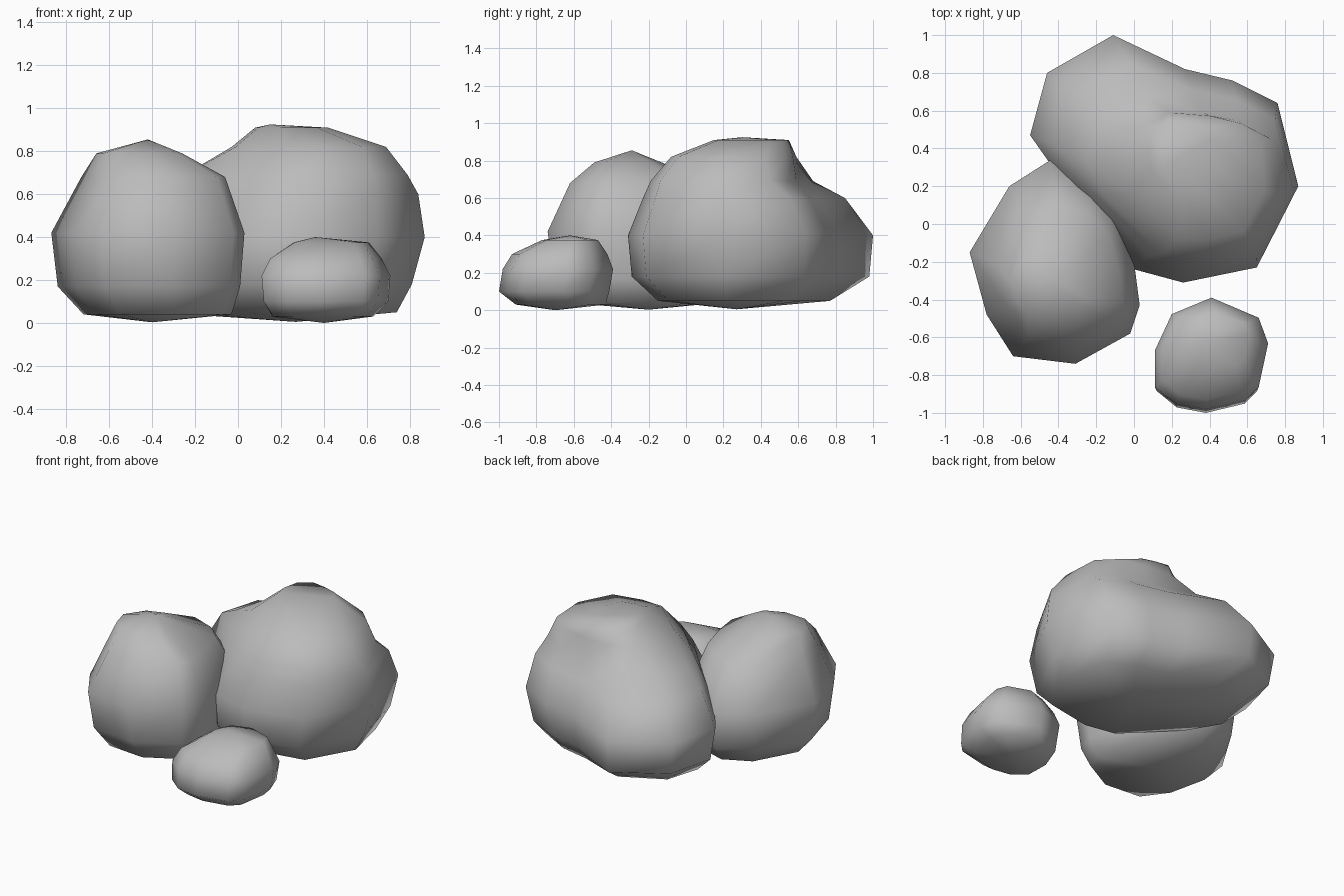
import bpy, bmesh
from math import cos, sin, atan2

if bpy.data.objects.get("Cube"):
    bpy.data.objects.remove(bpy.data.objects["Cube"])

stone = bpy.data.materials.new("grey stone")
stone.use_nodes = True
stone.diffuse_color = (0.5, 0.5, 0.5, 1)
stone.node_tree.nodes["Principled BSDF"].inputs["Base Color"].default_value = (0.5, 0.5, 0.5, 1)


def fuller(t):
    """Push a circle coordinate towards its bounding square."""
    return max(-1, min(1, 1.12 * t))


def rock(name, outline, levels, bottom, top):
    """Loft a plan outline through levels (z, x0, x1, y0, y1, roundness)."""
    xs, ys = zip(*outline)
    cx, cy = (min(xs) + max(xs)) / 2, (min(ys) + max(ys)) / 2
    hx, hy = (max(xs) - min(xs)) / 2, (max(ys) - min(ys)) / 2
    unit = [((x - cx) / hx, (y - cy) / hy) for x, y in outline]
    bm = bmesh.new()
    rings = []
    for z, x0, x1, y0, y1, r in levels:
        ring = []
        for u, v in unit:
            a = atan2(v, u)
            u, v = u + (fuller(cos(a)) - u) * r, v + (fuller(sin(a)) - v) * r
            ring.append(bm.verts.new(((x0 + x1 + u * (x1 - x0)) / 2,
                                      (y0 + y1 + v * (y1 - y0)) / 2, z)))
        rings.append(ring)
    n = len(outline)
    low, high = bm.verts.new(bottom), bm.verts.new(top)
    for i in range(n):
        j = (i + 1) % n
        for a, b in zip(rings, rings[1:]):
            bm.faces.new((a[i], a[j], b[j], b[i]))
        bm.faces.new((low, rings[0][j], rings[0][i]))
        bm.faces.new((high, rings[-1][i], rings[-1][j]))
    bmesh.ops.recalc_face_normals(bm, faces=bm.faces)
    for f in bm.faces:
        f.smooth = True
    mesh = bpy.data.meshes.new(name)
    bm.to_mesh(mesh)
    bm.free()
    mesh.materials.append(stone)
    obj = bpy.data.objects.new(name, mesh)
    bpy.context.collection.objects.link(obj)


# Large boulder with a lower lobe at the back
rock("large_boulder",
     [(.26, -.31), (.65, -.23), (.87, .2), (.76, .64), (.52, .76), (.27, .82),
      (-.11, 1), (-.46, .8), (-.55, .47), (-.36, .2), (0, -.24)],
     [(.05, -.37, .74, -.15, .77, .2),
      (.18, -.51, .81, -.29, .98, 0),
      (.4, -.55, .87, -.31, 1, 0),
      (.6, -.41, .84, -.23, .85, .05),
      (.69, -.25, .79, -.19, .68, .25),
      (.82, -.03, .69, -.08, .59, .8),
      (.91, .08, .42, .15, .55, .7)],
     (.27, .27, .005), (.15, .3, .925))

# Medium boulder on the front right
rock("medium_boulder",
     [(-.31, -.74), (-.02, -.58), (.03, -.43), (0, -.2), (-.08, .1),
      (-.22, .24), (-.44, .34), (-.66, .2), (-.87, -.15), (-.78, -.48), (-.64, -.7)],
     [(.04, -.72, -.03, -.62, .18, .25),
      (.17, -.84, .01, -.7, .3, 0),
      (.42, -.87, .03, -.74, .34, 0),
      (.68, -.73, -.06, -.62, .12, .1),
      (.79, -.66, -.26, -.49, -.13, .3)],
     (-.4, -.2, .003), (-.42, -.29, .855))

# Small stone in front
rock("small_stone",
     [(.11, -.88), (.22, -.97), (.38, -1), (.59, -.95), (.66, -.88), (.71, -.64),
      (.66, -.5), (.41, -.39), (.2, -.48), (.11, -.68)],
     [(.03, .16, .63, -.91, -.43, .4),
      (.1, .12, .7, -1, -.41, 0),
      (.22, .11, .71, -.98, -.39, 0),
      (.3, .15, .67, -.93, -.42, 0),
      (.375, .26, .61, -.77, -.47, .3)],
     (.4, -.7, 0), (.36, -.62, .4))
